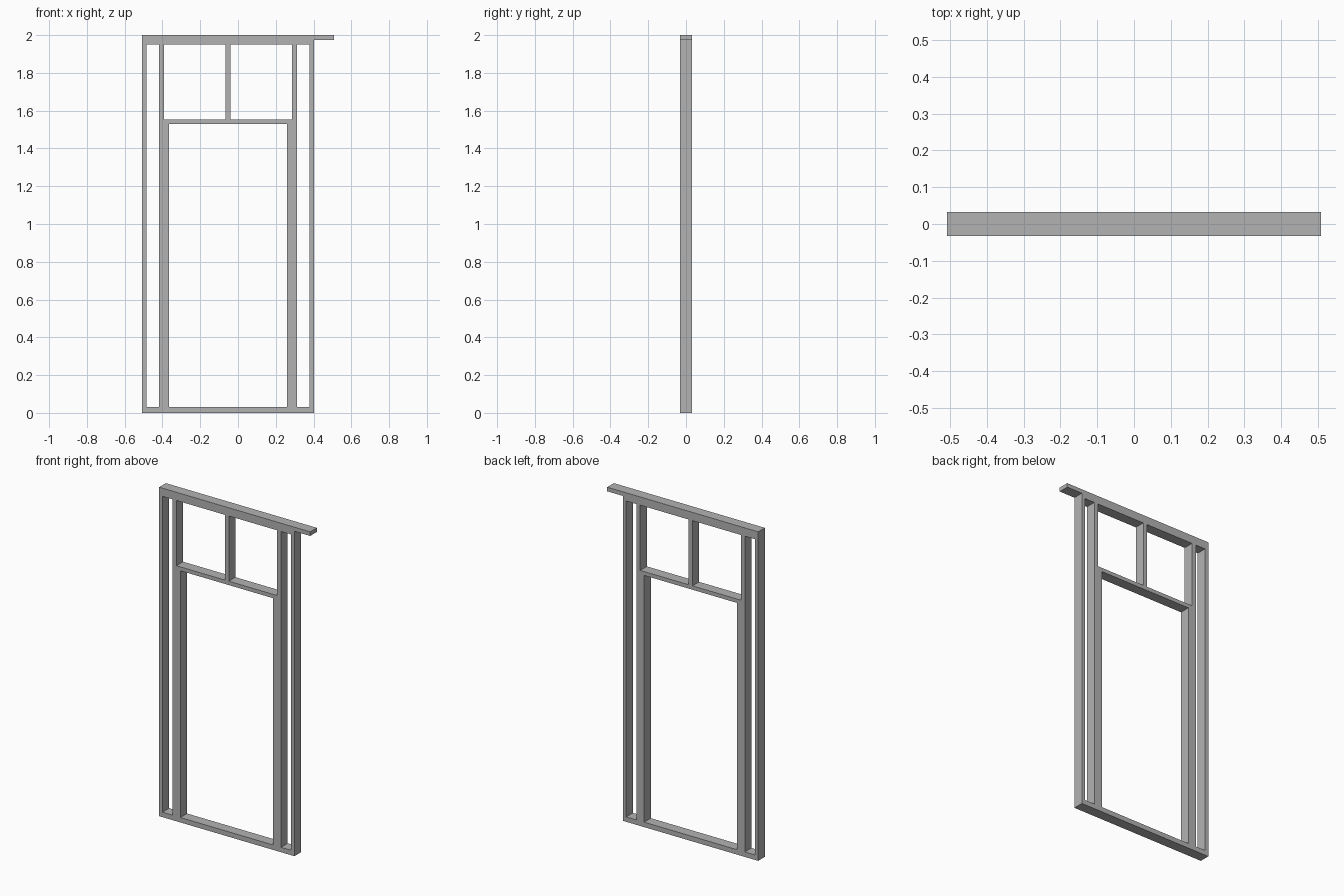
import bpy

cube = bpy.data.objects.get("Cube")
if cube:
    bpy.data.objects.remove(cube, do_unlink=True)

# Single material for all lumber
timber = bpy.data.materials.new("timber_grey")
timber.use_nodes = True
colour = (0.45, 0.45, 0.45, 1)
timber.diffuse_color = colour
timber.node_tree.nodes["Principled BSDF"].inputs["Base Color"].default_value = colour

# Shared board sizes
T = 0.0265           # board thickness
DEPTH = 0.064        # wall depth
LEFT, RIGHT = -0.508, 0.402
OVERHANG = 0.508
FLOOR = 0.03         # top of bottom plate
CEILING = 1.95       # underside of doubled top plate
LINTEL = 1.53        # underside of door lintel
TOP = 2.0
MID = 1.975          # joint between the two top plates


def board(name, x0, x1, z0, z1):
    """Rectangular board spanning the full wall depth."""
    bpy.ops.mesh.primitive_cube_add(size=1, location=((x0 + x1) / 2, 0, (z0 + z1) / 2))
    ob = bpy.context.object
    ob.name = name
    ob.scale = (x1 - x0, DEPTH, z1 - z0)
    bpy.ops.object.transform_apply(location=False, rotation=False, scale=True)
    ob.data.materials.append(timber)
    return ob


# Horizontal plates
board("bottom_plate", LEFT, RIGHT, 0, FLOOR)
board("lower_top_plate", LEFT, RIGHT, CEILING, MID)
board("upper_top_plate", LEFT, OVERHANG, MID, TOP)

# Mirrored uprights on either side of the doorway
centre = (LEFT + RIGHT) / 2
half = (RIGHT - LEFT) / 2
KING_OUT = 0.365     # outer face of king stud, from the doorway centre
for name, s in (("right", -1), ("left", 1)):
    def upright(part, outer, inner, top):
        a, b = sorted((centre + s * outer, centre + s * inner))
        board(f"{name}_{part}", a, b, FLOOR, top)

    upright("end_stud", half, half - 0.0225, CEILING)
    upright("king_stud", KING_OUT, KING_OUT - T, CEILING)
    upright("jack_stud", KING_OUT - T, KING_OUT - 2 * T, LINTEL)

# Lintel resting on the jack studs, with the short stud above it
inner = KING_OUT - T
board("door_lintel", centre - inner, centre + inner, LINTEL, LINTEL + 0.0235)
board("cripple_stud", centre - T / 2, centre + T / 2, LINTEL + 0.0235, CEILING)
